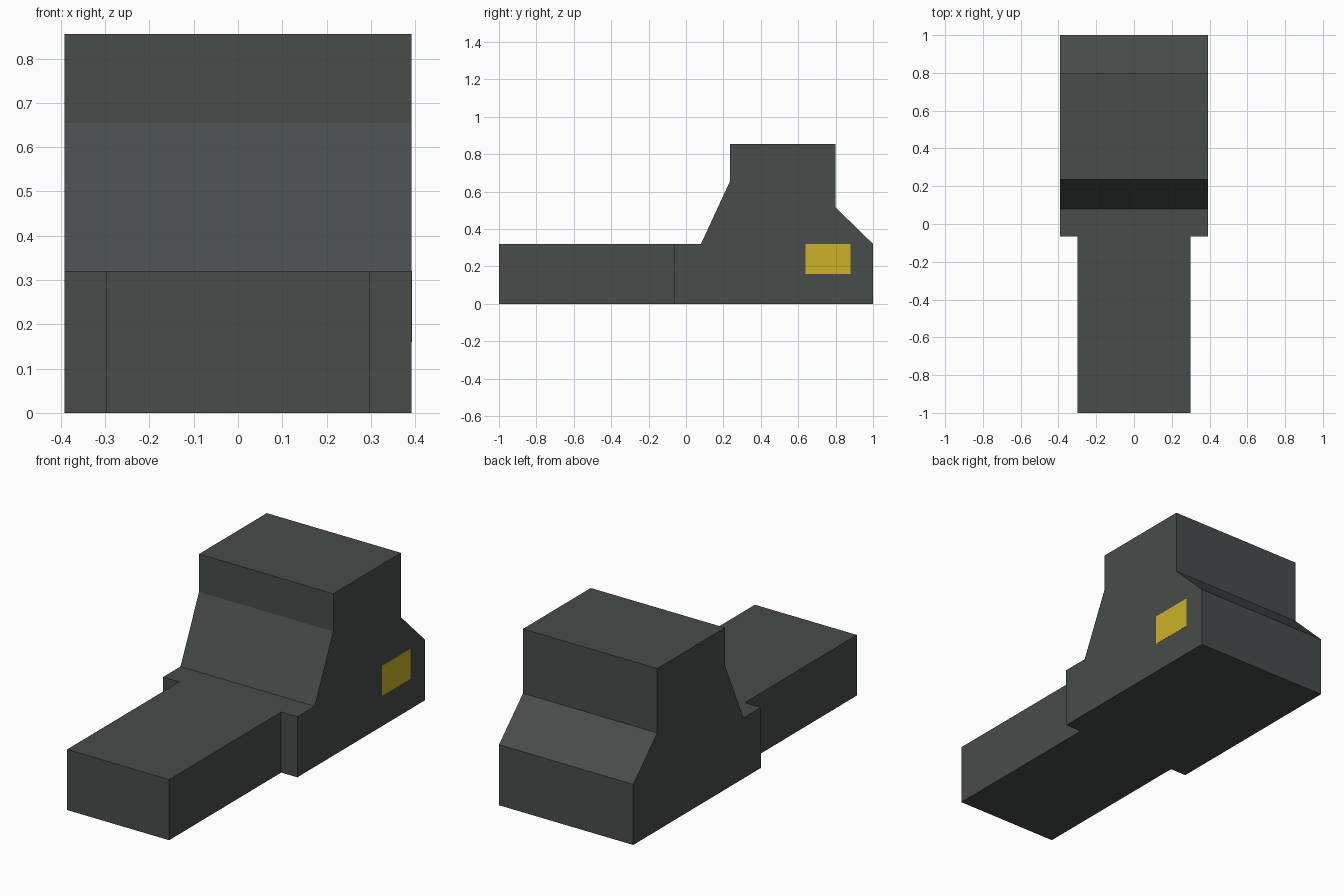
import bpy

cube = bpy.data.objects.get("Cube")
if cube:
    bpy.data.objects.remove(cube, do_unlink=True)


def make_material(name, rgb):
    mat = bpy.data.materials.new(name)
    mat.use_nodes = True
    color = (*rgb, 1)
    mat.diffuse_color = color
    mat.node_tree.nodes["Principled BSDF"].inputs["Base Color"].default_value = color
    return mat


def extrude_profile(name, profile, x_min, x_max, mat):
    """Closed prism: a (y, z) outline extruded along x."""
    n = len(profile)
    verts = [(x, y, z) for x in (x_min, x_max) for y, z in profile]
    faces = [tuple(range(n)), tuple(range(2 * n - 1, n - 1, -1))]
    for i in range(n):
        j = (i + 1) % n
        faces.append((i, i + n, j + n, j))
    mesh = bpy.data.meshes.new(name)
    mesh.from_pydata(verts, [], faces)
    mesh.materials.append(mat)
    obj = bpy.data.objects.new(name, mesh)
    bpy.context.collection.objects.link(obj)
    return obj


def rectangle(y0, y1, z0, z1):
    return [(y0, z0), (y1, z0), (y1, z1), (y0, z1)]


charcoal = make_material("charcoal", (0.063, 0.074, 0.072))
yellow = make_material("mustard yellow", (0.60, 0.44, 0.02))

HALF_BODY = 0.392
HALF_NOSE = 0.298
DECK = 0.32
FRONT = -0.065

# Main body with sloped front and rear
body_outline = [
    (FRONT, 0), (1, 0), (1, DECK), (0.8, 0.515), (0.8, 0.855),
    (0.235, 0.855), (0.235, 0.655), (0.08, DECK), (FRONT, DECK),
]
extrude_profile("main_body", body_outline, -HALF_BODY, HALF_BODY, charcoal)

# Long narrow front block
extrude_profile("front_block", rectangle(-1, FRONT, 0, DECK),
                -HALF_NOSE, HALF_NOSE, charcoal)

# Thin painted panel on one side
extrude_profile("side_panel", rectangle(0.64, 0.88, 0.16, DECK),
                HALF_BODY - 0.002, HALF_BODY + 0.001, yellow)
